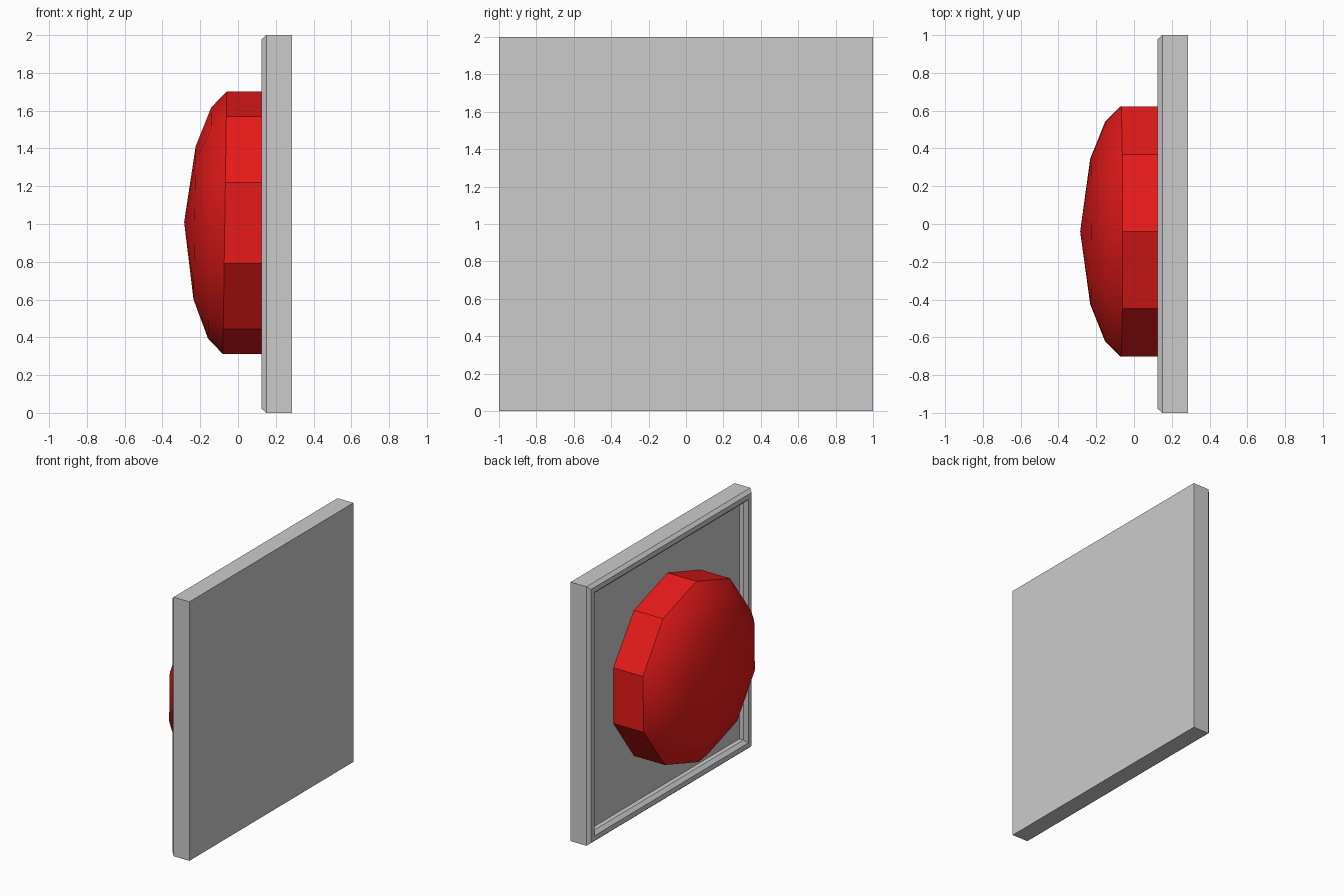
import bpy, bmesh, math

if "Cube" in bpy.data.objects:
    bpy.data.objects.remove(bpy.data.objects["Cube"])


def loft(name, rings, smooth_from=None, apex=None):
    """Skin a list of closed rings; cap the first, and close the last with a face or an apex fan."""
    bm = bmesh.new()
    loops = [[bm.verts.new(p) for p in ring] for ring in rings]
    n = len(loops[0])
    bm.faces.new(loops[0])
    for k, (a, b) in enumerate(zip(loops, loops[1:])):
        for i in range(n):
            j = (i + 1) % n
            f = bm.faces.new((a[i], a[j], b[j], b[i]))
            f.smooth = smooth_from is not None and k >= smooth_from
    if apex:
        tip = bm.verts.new(apex)
        for i in range(n):
            f = bm.faces.new((loops[-1][i], loops[-1][(i + 1) % n], tip))
            f.smooth = True
    else:
        bm.faces.new(loops[-1])
    bmesh.ops.recalc_face_normals(bm, faces=bm.faces)
    # keep the rim between flat sides and smooth dome crisp
    for e in bm.edges:
        if len({f.smooth for f in e.link_faces}) > 1:
            e.smooth = False
    me = bpy.data.meshes.new(name)
    bm.to_mesh(me)
    bm.free()
    ob = bpy.data.objects.new(name, me)
    bpy.context.collection.objects.link(ob)
    return ob


def square(h, x):
    return [(x, s * h, 1 + t * h) for s, t in ((-1, -1), (1, -1), (1, 1), (-1, 1))]


def decagon(r, x, tilt=0.0144):
    ring = []
    for i in range(10):
        a = math.tau * i / 10
        dz = r * math.cos(a)
        ring.append((x + tilt * dz, CY + r * math.sin(a), CZ + dz))
    return ring


# Backing plate: chamfered rim around a shallow recess
loft("backing_plate", [square(h, x) for h, x in (
    (1.0, 0.285), (1.0, 0.15), (0.978, 0.125),
    (0.94, 0.125), (0.915, 0.15), (0.915, 0.185))])

# Red push button: ten flat sides and a smooth, slightly tilted dome
CY, CZ = -0.04, 1.006
button = loft("push_button",
              [decagon(0.695, 0.2, 0), decagon(0.695, -0.07),
               decagon(0.612, -0.15), decagon(0.405, -0.23)],
              smooth_from=1, apex=(-0.285, CY, CZ + 0.004))
red = bpy.data.materials.new("button_red")
red.diffuse_color = (0.8, 0.01, 0.01, 1)
red.use_nodes = True
red.node_tree.nodes["Principled BSDF"].inputs["Base Color"].default_value = red.diffuse_color
button.data.materials.append(red)
